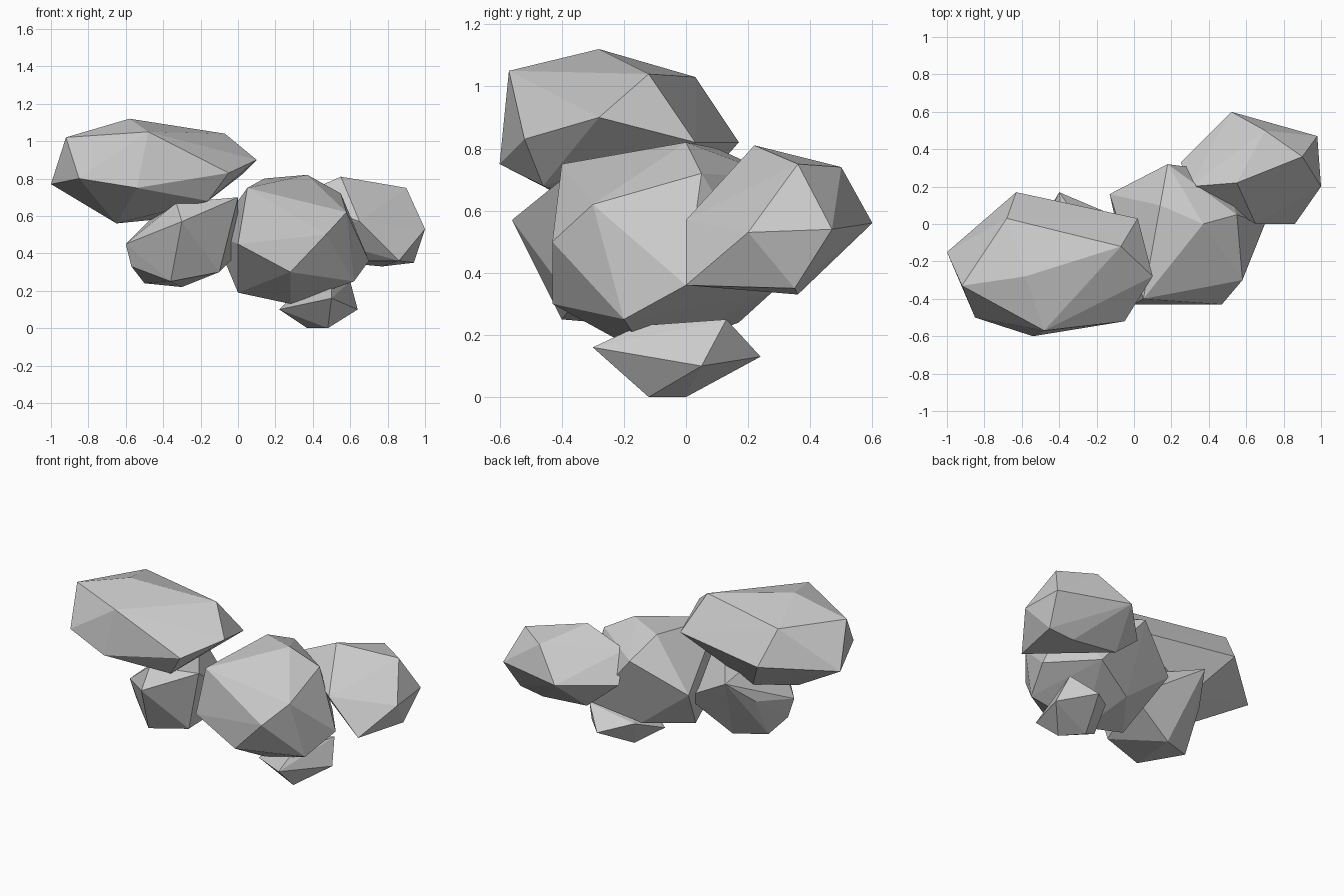
import bpy
import bmesh

# Remove the default cube only
default_cube = bpy.data.objects.get("Cube")
if default_cube:
    bpy.data.objects.remove(default_cube, do_unlink=True)


def make_material(name, colour):
    material = bpy.data.materials.new(name)
    material.use_nodes = True
    material.diffuse_color = colour
    material.node_tree.nodes["Principled BSDF"].inputs["Base Color"].default_value = colour
    return material


stone = make_material("pale grey stone", (.6, .6, .6, 1))


def boulder(name, *corners):
    """Chiselled flat-faced rock: the convex hull around a few corners."""
    mesh = bpy.data.meshes.new(name)
    shape = bmesh.new()
    for corner in corners:
        shape.verts.new(corner)
    hull = bmesh.ops.convex_hull(shape, input=shape.verts[:])
    unused = set(hull["geom_interior"] + hull["geom_unused"])
    loose = [item for item in unused if isinstance(item, bmesh.types.BMVert)]
    bmesh.ops.delete(shape, geom=loose, context="VERTS")
    bmesh.ops.recalc_face_normals(shape, faces=shape.faces[:])
    shape.to_mesh(mesh)
    shape.free()
    mesh.materials.append(stone)
    rock = bpy.data.objects.new(name, mesh)
    bpy.context.collection.objects.link(rock)
    return rock


# Long boulder leaning out at the top
boulder("upper_boulder",
        (-.58, -.28, 1.12), (-.48, -.57, 1.05), (-.07, -.12, 1.04), (-.92, -.33, 1.02),
        (-.68, .03, 1.03), (-.63, .17, .82), (.1, -.28, .9), (.02, .03, .82),
        (-1, -.15, .77), (-.54, -.6, .75), (-.05, -.52, .83), (-.85, -.5, .8),
        (-.16, -.46, .68), (-.65, -.23, .56), (-.45, -.04, .58))

# Large boulder in the middle
boulder("middle_boulder",
        (.37, 0, .82), (.14, .1, .8), (.05, -.4, .75), (.58, -.3, .62),
        (.55, .05, .72), (.47, -.43, .5), (.28, -.43, .3), (0, -.43, .45),
        (.7, 0, .36), (.62, -.2, .25), (.28, -.12, .13), (.2, .17, .24),
        (0, -.1, .19), (-.13, .16, .5), (.18, .32, .7), (.48, .28, .34))

# Boulder at the rear on the left
boulder("rear_boulder",
        (.55, .22, .81), (.9, .36, .75), (.7, .5, .74), (.52, .6, .56),
        (.98, .47, .54), (1, .2, .53), (.86, 0, .36), (.94, .35, .35),
        (.77, .36, .33), (.45, .37, .36), (.65, 0, .57), (.3, .2, .7),
        (.25, .33, .53))

# Boulder tucked below the long one
boulder("side_boulder",
        (-.3, -.56, .57), (-.33, -.43, .67), (0, -.4, .7), (-.6, -.25, .45),
        (-.57, -.23, .33), (-.5, -.13, .24), (-.3, -.05, .22), (-.36, -.4, .25),
        (-.1, -.36, .3), (-.4, .17, .65), (-.5, 0, .5), (0, 0, .4))

# Small flat stone underneath
boulder("foot_stone",
        (.22, -.1, .1), (.5, -.3, .16), (.6, .13, .25), (.64, .05, .1),
        (.48, -.12, 0), (.37, 0, 0), (.47, .24, .13), (.5, -.15, .23),
        (.3, .1, .18))
